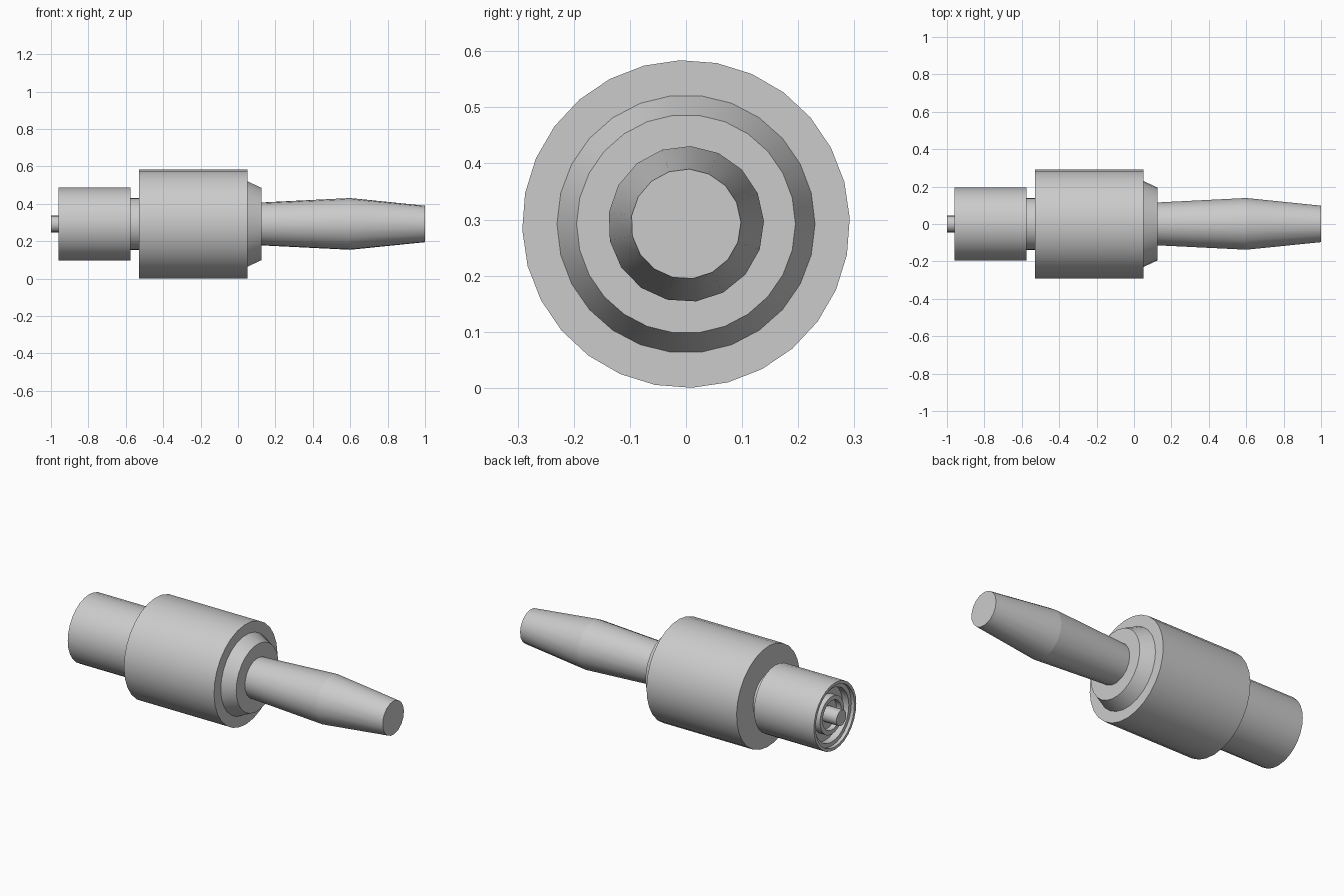
import bpy, bmesh, math

cube = bpy.data.objects.get("Cube")
if cube:
    bpy.data.objects.remove(cube, do_unlink=True)

AXIS_Z = 0.292

metal = bpy.data.materials.new("light_grey_metal")
metal.use_nodes = True
grey = (0.6, 0.6, 0.6, 1)
metal.diffuse_color = grey
metal.node_tree.nodes["Principled BSDF"].inputs["Base Color"].default_value = grey


def lathe(name, profile, sides, phase=0):
    """Turn (x, radius) points about the long axis, with both ends capped."""
    bm = bmesh.new()
    rings = []
    for x, r in profile:
        ring = []
        for i in range(sides):
            a = math.radians(phase) + math.tau * i / sides
            ring.append(bm.verts.new((x, r * math.cos(a), AXIS_Z + r * math.sin(a))))
        rings.append(ring)
    for a, b in zip(rings, rings[1:]):
        for i in range(sides):
            j = (i + 1) % sides
            bm.faces.new((a[i], a[j], b[j], b[i])).smooth = True
    bm.faces.new(rings[0])
    bm.faces.new(rings[-1])
    # Circular edges stay crisp, edges along the axis are smooth
    for ring in rings:
        for i in range(sides):
            bm.edges.get((ring[i], ring[(i + 1) % sides])).smooth = False
    bmesh.ops.recalc_face_normals(bm, faces=bm.faces)
    mesh = bpy.data.meshes.new(name)
    bm.to_mesh(mesh)
    bm.free()
    mesh.materials.append(metal)
    obj = bpy.data.objects.new(name, mesh)
    bpy.context.collection.objects.link(obj)
    return obj


# Main barrel and its chamfered collar
lathe("barrel", [(-0.53, 0.292), (0.05, 0.292)], 28, 2)
lathe("collar", [(0.04, 0.23), (0.05, 0.23), (0.125, 0.195)], 26)

# Tapered cable sleeve
lathe("cable_sleeve", [(0.12, 0.115), (0.6, 0.139), (1.0, 0.098)], 17, 2)

# Neck joining barrel and plug
lathe("neck", [(-0.59, 0.14), (-0.52, 0.14)], 24)

# Plug shell with a stepped socket and a raised inner ring
lathe("plug_shell", [
    (-0.575, 0.195), (-0.96, 0.195), (-0.96, 0.178), (-0.94, 0.178),
    (-0.94, 0.155), (-0.90, 0.155), (-0.90, 0.11), (-0.94, 0.11),
    (-0.94, 0.085), (-0.91, 0.085), (-0.91, 0.04)], 28)

# Centre contact
lathe("centre_pin", [(-1.0, 0.045), (-0.88, 0.045)], 16)
